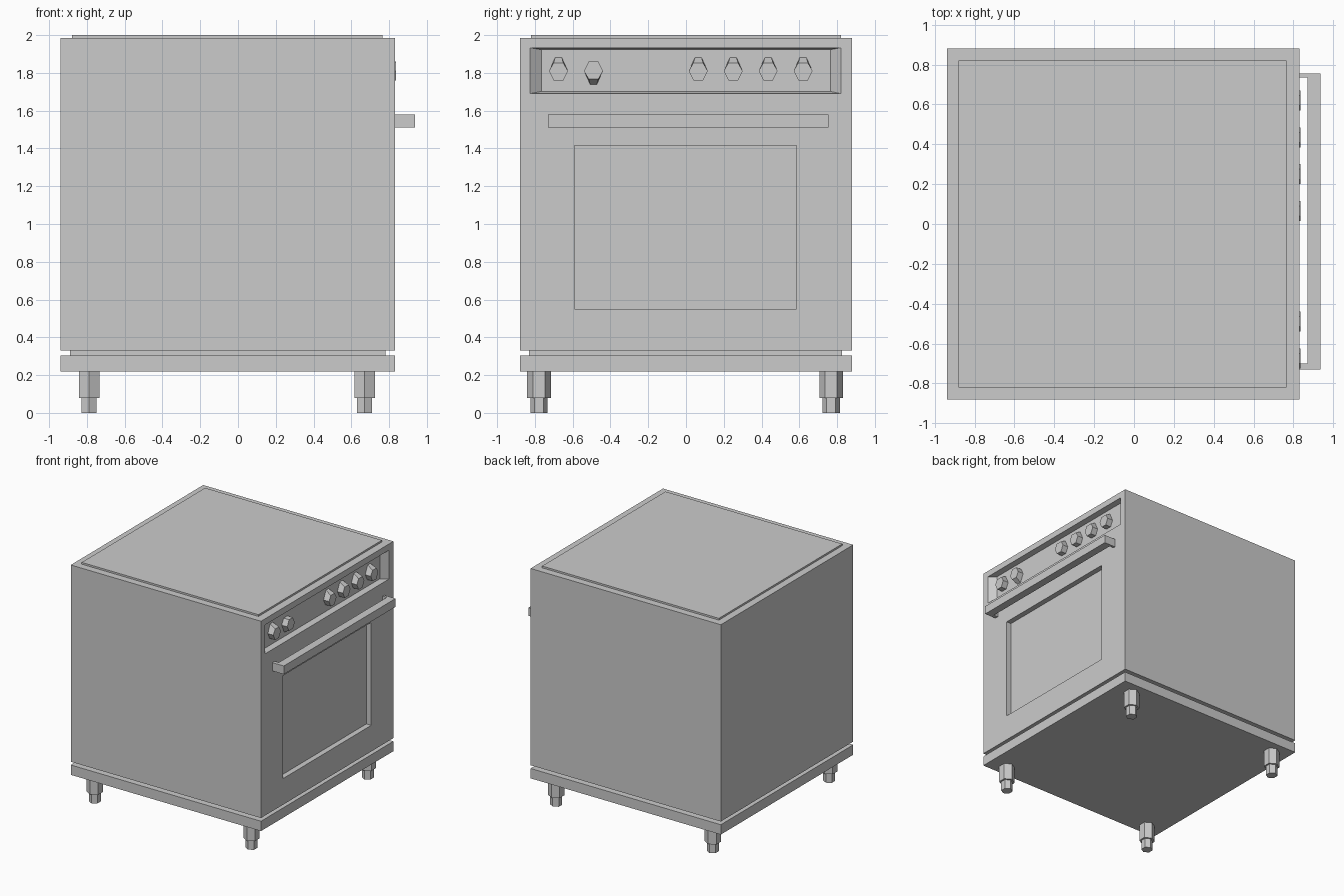
import bpy, bmesh
from math import sin, cos, pi

if "Cube" in bpy.data.objects:
    bpy.data.objects.remove(bpy.data.objects["Cube"])


def loft(name, a, b):
    """Solid between two matching closed outlines."""
    bm = bmesh.new()
    va, vb = [bm.verts.new(p) for p in a], [bm.verts.new(p) for p in b]
    n = len(va)
    bm.faces.new(va)
    bm.faces.new(vb)
    for i in range(n):
        j = (i + 1) % n
        bm.faces.new((va[i], va[j], vb[j], vb[i]))
    bmesh.ops.recalc_face_normals(bm, faces=bm.faces)
    me = bpy.data.meshes.new(name)
    bm.to_mesh(me)
    bm.free()
    ob = bpy.data.objects.new(name, me)
    bpy.context.collection.objects.link(ob)
    return ob


def rect(x, y0, y1, z0, z1):
    return [(x, y0, z0), (x, y1, z0), (x, y1, z1), (x, y0, z1)]


def box(name, x0, x1, y0, y1, z0, z1):
    return loft(name, rect(x0, y0, y1, z0, z1), rect(x1, y0, y1, z0, z1))


def cut(ob, cutter):
    mod = ob.modifiers.new("recess", 'BOOLEAN')
    mod.operation = 'DIFFERENCE'
    mod.solver = 'EXACT'
    mod.object = cutter
    bpy.context.view_layer.objects.active = ob
    bpy.ops.object.modifier_apply(modifier=mod.name)
    bpy.data.objects.remove(cutter)


FRONT, DEPTH = 0.83, 0.045
INNER = FRONT - DEPTH

# Cabinet with window recess and bevelled control panel recess
body = box("oven_body", -0.94, FRONT, -0.88, 0.88, 0.33, 1.985)
cut(body, box("window_cutter", INNER, 0.9, -0.59, 0.585, 0.55, 1.415))
s = 2  # the cutter extends one more depth past the face at the same slope
cut(body, loft("panel_cutter",
               rect(INNER, -0.765, 0.765, 1.702, 1.923),
               rect(INNER + s * DEPTH, -0.885, 0.875, 1.678, 1.943)))

# Hob plate, recessed gap and plinth
box("hob_plate", -0.88, 0.765, -0.82, 0.82, 1.98, 2.0)
box("plinth_gap", -0.89, 0.78, -0.83, 0.825, 0.295, 0.335)
box("plinth", -0.94, FRONT, -0.88, 0.88, 0.22, 0.303)

# Door handle: bar on two end brackets
box("handle_bar", 0.87, 0.937, -0.73, 0.755, 1.51, 1.58)
box("handle_bracket_left", 0.825, 0.872, -0.73, -0.70, 1.51, 1.58)
box("handle_bracket_right", 0.825, 0.872, 0.735, 0.755, 1.51, 1.58)

# Knobs: hexagons with one sloped pointer side; the second is turned over
lower = [(-0.025, -0.05), (0.025, -0.05), (0.05, 0)]
back = lower + [(0.017, 0.073), (-0.017, 0.073), (-0.05, 0)]
front = lower + [(0.026, 0.042), (-0.026, 0.042), (-0.05, 0)]
for i, (y, d) in enumerate([(-0.675, 1), (-0.49, -1), (0.065, 1),
                            (0.25, 1), (0.435, 1), (0.62, 1)]):
    loft(f"knob_{i + 1}",
         [(INNER - 0.005, y + d * u, 1.81 + d * v) for u, v in back],
         [(0.836, y + d * u, 1.81 + d * v) for u, v in front])


# Hexagonal two-step feet
def hexagon(x, y, r, z):
    return [(x + r * sin(k * pi / 3), y + r * cos(k * pi / 3), z) for k in range(6)]


for x, xn in ((-0.788, "back"), (0.67, "front")):
    for y, yn in ((-0.778, "left"), (0.768, "right")):
        loft(f"{xn}_{yn}_leg", hexagon(x, y, 0.0625, 0.08), hexagon(x, y, 0.0625, 0.225))
        loft(f"{xn}_{yn}_foot", hexagon(x, y, 0.046, 0), hexagon(x, y, 0.046, 0.085))
